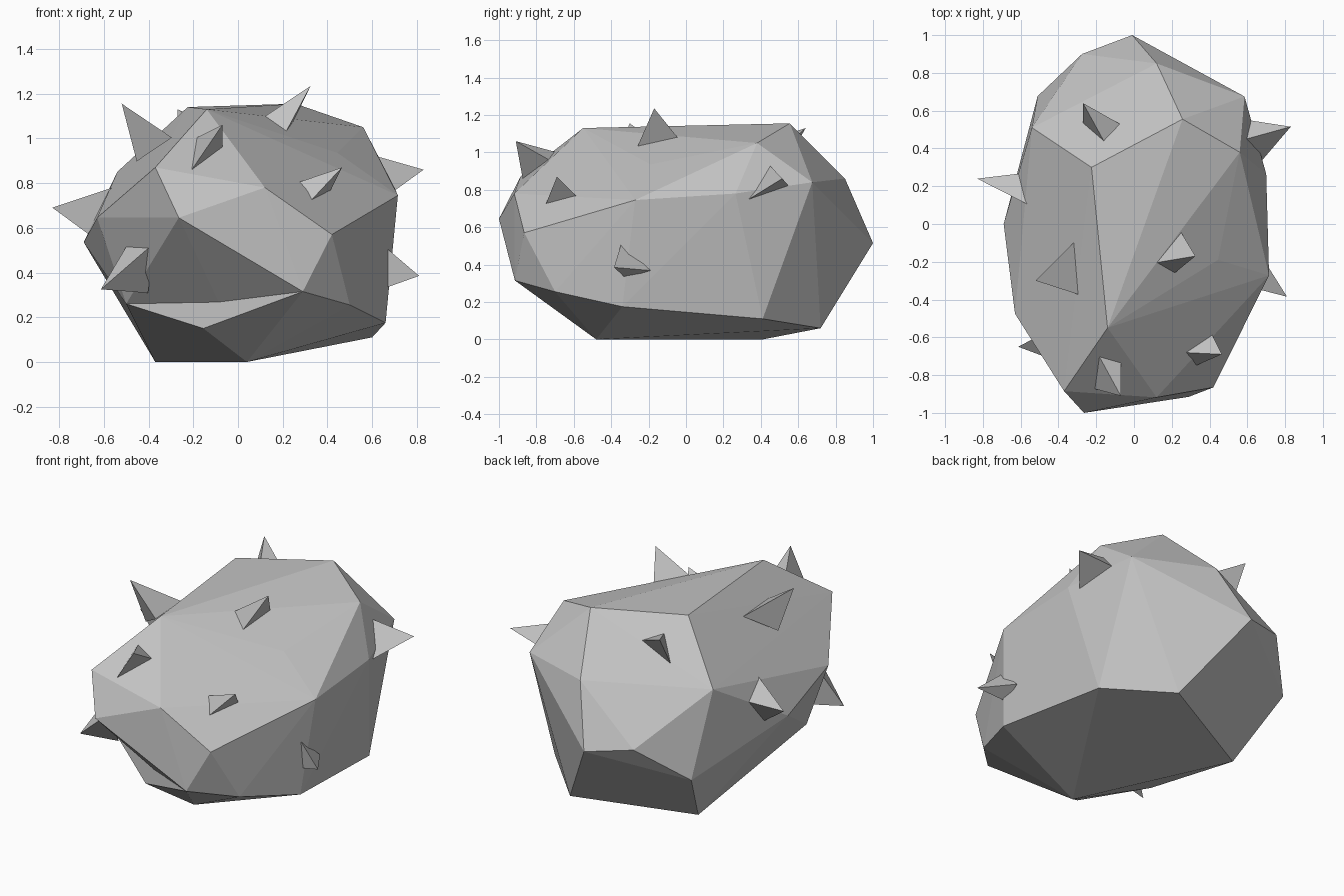
import bpy
import bmesh
from mathutils import Vector

default_cube = bpy.data.objects.get("Cube")
if default_cube:
    bpy.data.objects.remove(default_cube, do_unlink=True)

# One plain stone colour for everything
stone_grey = bpy.data.materials.new("stone_grey")
stone_grey.use_nodes = True
colour = (0.54, 0.54, 0.54, 1)
stone_grey.diffuse_color = colour
stone_grey.node_tree.nodes["Principled BSDF"].inputs["Base Color"].default_value = colour


def hull_object(name, points):
    """Make a flat-shaded faceted solid wrapped tightly around the given points."""
    bm = bmesh.new()
    for point in points:
        bm.verts.new(point)
    result = bmesh.ops.convex_hull(bm, input=bm.verts[:])
    loose = {g for g in result["geom_interior"] + result["geom_unused"]
             if isinstance(g, bmesh.types.BMVert)}
    bmesh.ops.delete(bm, geom=list(loose), context="VERTS")
    bmesh.ops.recalc_face_normals(bm, faces=bm.faces[:])
    mesh = bpy.data.meshes.new(name)
    bm.to_mesh(mesh)
    bm.free()
    mesh.materials.append(stone_grey)
    obj = bpy.data.objects.new(name, mesh)
    bpy.context.scene.collection.objects.link(obj)
    return obj


def spike(name, tip, *corners, bury=1.12):
    """Three-sided thorn whose base corners are pushed a little into the rock."""
    tip = Vector(tip)
    roots = [tip + (Vector(corner) - tip) * bury for corner in corners]
    return hull_object(name, [tip] + roots)


# Boulder: chiselled corners grouped as layers from the ground to the crown
heel = (.04, -.48, 0)
chin = (.29, -.915, .315)
jaw = (-.5, -.45, .26)

foot_layer = [heel, (-.37, .41, 0), (.28, .72, .06), (.6, .41, .11)]
lower_layer = [chin, jaw, (.66, -.34, .175), (.5, -.7, .255), (-.51, .677, .35)]
waist_layer = [(-.69, 0, .535), (-.63, -.475, .645), (-.265, -1, .645),
               (.42, -.865, .57), (-.01, 1, .515), (-.275, .9, .557)]
shoulder_layer = [(.12, -.918, .78), (.715, -.272, .745), (.7, .265, .78),
                  (.585, .675, .84), (.12, .85, .86), (-.54, .51, .85),
                  (-.37, -.885, .87)]
crown_layer = [(.445, -.19, .935), (.56, .38, 1.05), (.257, .555, 1.155),
               (-.225, .3, 1.14), (-.14, -.55, 1.13)]
hull_object("boulder", foot_layer + lower_layer + waist_layer
            + shoulder_layer + crown_layer)

# Small chunk that sits under the front overhang
hull_object("chin_chunk", [jaw, chin, heel, (-.155, -.67, .15)])

# Spikes on the upper surface: tip, then three base corners
spike("crown_spike", (.325, -.17, 1.235),
      (.115, -.205, 1.095), (.25, -.045, 1.08), (.215, -.26, 1.03))
spike("upper_right_spike", (-.52, -.3, 1.155),
      (-.34, -.12, 1.02), (-.32, -.365, 1.02), (-.46, -.25, .925))
spike("rear_top_spike", (-.27, .64, 1.13),
      (-.27, .535, .946), (-.075, .53, 1.033), (-.16, .44, 1.063))

# Spikes on the front
spike("brow_spike", (-.07, -.91, 1.06),
      (-.2, -.875, .87), (-.19, -.69, 1), (-.07, -.75, .97))
spike("front_left_spike", (.465, -.69, .87),
      (.26, -.68, .8), (.405, -.57, .75), (.315, -.755, .71))
spike("front_right_spike", (-.613, -.65, .325),
      (-.5, -.59, .515), (-.4, -.73, .51), (-.425, -.585, .31))

# Spikes on the flanks
spike("left_rear_spike", (.83, .515, .86),
      (.685, .345, .755), (.62, .457, .92), (.605, .55, .82))
spike("left_low_spike", (.81, -.385, .385),
      (.675, -.35, .5), (.7, -.21, .37), (.67, -.33, .335))
spike("right_rear_spike", (-.83, .24, .69),
      (-.58, .27, .7), (-.575, .11, .775), (-.66, .17, .565))
